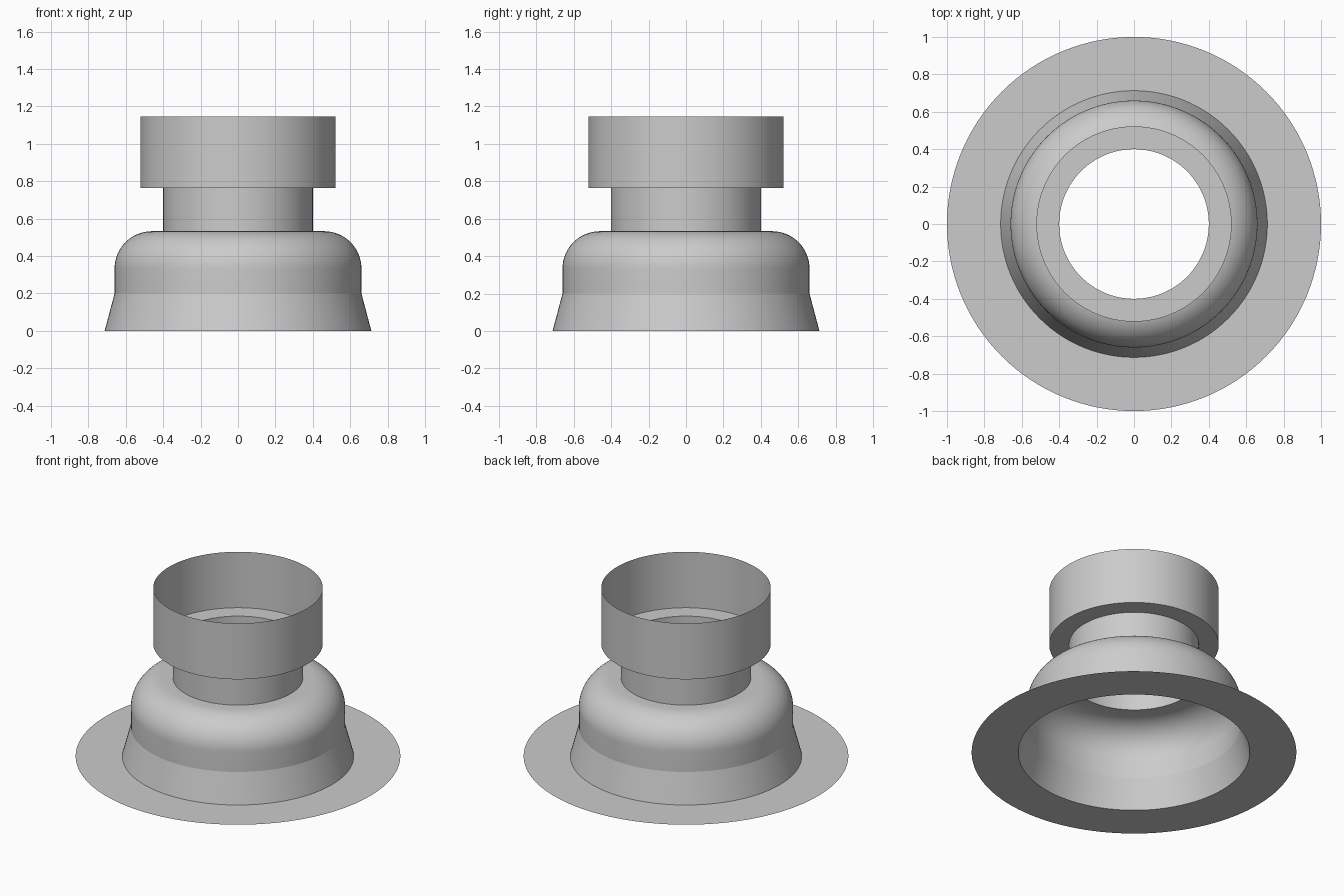
import bpy
import bmesh
import math

cube = bpy.data.objects.get("Cube")
if cube:
    bpy.data.objects.remove(cube, do_unlink=True)

SEGMENTS = 128

grey = bpy.data.materials.new("plain_grey")
grey.use_nodes = True
colour = (0.6, 0.6, 0.6, 1)
grey.diffuse_color = colour
grey.node_tree.nodes["Principled BSDF"].inputs["Base Color"].default_value = colour


def revolve(name, profile):
    """Spin a (radius, height) profile, listed bottom to top, into a thin shell."""
    bm = bmesh.new()
    points = [bm.verts.new((r, 0, z)) for r, z in profile]
    edges = [bm.edges.new(pair) for pair in zip(points, points[1:])]
    bmesh.ops.spin(bm, geom=points + edges, cent=(0, 0, 0), axis=(0, 0, 1),
                   angle=math.tau, steps=SEGMENTS, use_merge=False)
    bmesh.ops.remove_doubles(bm, verts=bm.verts, dist=0.0001)
    # Outer walls face away from the axis, flat rings follow the profile
    bm.normal_update()
    score = sum(f.normal.dot((f.calc_center_median().x, f.calc_center_median().y, 0))
                for f in bm.faces)
    up = sum(f.normal.z for f in bm.faces)
    if score < -0.01 or (abs(score) <= 0.01 and up < 0):
        bmesh.ops.reverse_faces(bm, faces=bm.faces)
    mesh = bpy.data.meshes.new(name)
    bm.to_mesh(mesh)
    bm.free()
    mesh.materials.append(grey)
    obj = bpy.data.objects.new(name, mesh)
    bpy.context.collection.objects.link(obj)
    bpy.ops.object.select_all(action="DESELECT")
    obj.select_set(True)
    bpy.context.view_layer.objects.active = obj
    bpy.ops.object.shade_smooth_by_angle(angle=math.radians(12))
    return obj


# Radii of the walls and heights of the steps
rim, foot, body, neck, collar = 1.0, 0.713, 0.66, 0.4, 0.522
skirt_top, shoulder, ledge, top = 0.2, 0.533, 0.765, 1.145
fillet = 0.2

# Flat flange and flared skirt
revolve("base_flange", [(rim, 0), (foot, 0)])
revolve("flared_skirt", [(foot, 0), (body, skirt_top)])

# Body wall with a rounded shoulder running in to the neck
arc = [(body - fillet + fillet * math.cos(a), shoulder - fillet + fillet * math.sin(a))
       for a in (math.pi / 2 * i / 16 for i in range(17))]
revolve("rounded_body", [(body, skirt_top)] + arc + [(neck, shoulder)])

# Open neck, ledge and upper collar
revolve("neck_tube", [(neck, shoulder), (neck, ledge)])
revolve("collar_ledge", [(neck, ledge), (collar, ledge)])
revolve("upper_collar", [(collar, ledge), (collar, top)])
